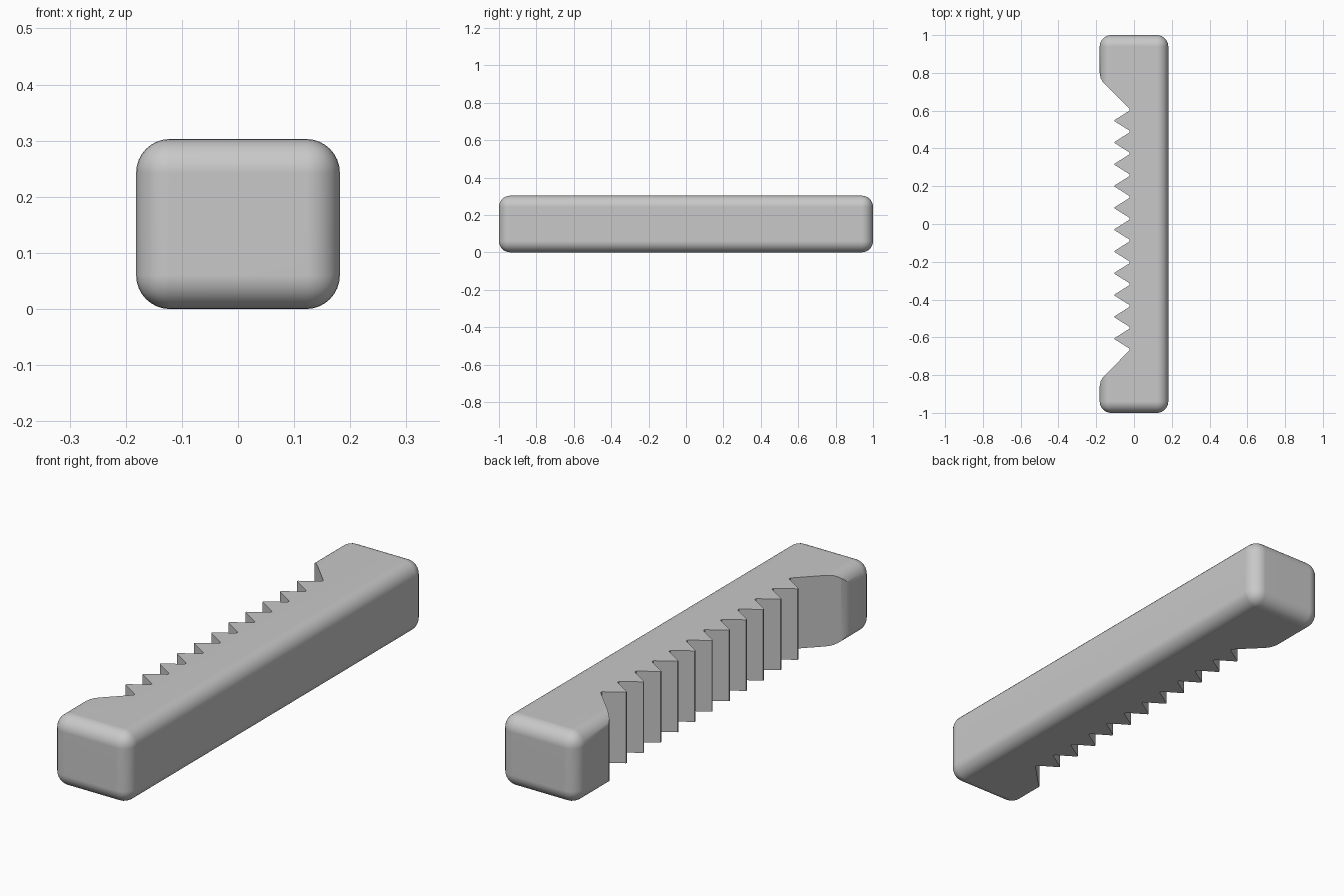
import bpy
import bmesh

cube = bpy.data.objects.get("Cube")
if cube:
    bpy.data.objects.remove(cube, do_unlink=True)

WIDTH, LENGTH, HEIGHT, ROUND = 0.363, 2.0, 0.303, 0.06

grey = bpy.data.materials.new("light_grey")
grey.use_nodes = True
colour = (0.58, 0.58, 0.58, 1)
grey.diffuse_color = colour
grey.node_tree.nodes["Principled BSDF"].inputs["Base Color"].default_value = colour


def make_object(name, bm):
    bmesh.ops.recalc_face_normals(bm, faces=bm.faces[:])
    mesh = bpy.data.meshes.new(name)
    bm.to_mesh(mesh)
    bm.free()
    mesh.materials.append(grey)
    obj = bpy.data.objects.new(name, mesh)
    bpy.context.collection.objects.link(obj)
    return obj


# Bar with rounded edges
bm = bmesh.new()
bmesh.ops.create_cube(bm, size=1)
bmesh.ops.scale(bm, vec=(WIDTH, LENGTH, HEIGHT), verts=bm.verts)
bmesh.ops.translate(bm, vec=(0, 0, HEIGHT / 2), verts=bm.verts)
bmesh.ops.bevel(bm, geom=bm.edges[:], offset=ROUND, segments=8,
                profile=0.5, affect='EDGES')
bar = make_object("toothed_bar", bm)

# Notch outline: sloped ends with a row of teeth between them
SIDE, VALLEY, TIP = -WIDTH / 2, -0.024, -0.103
TEETH, PITCH, MIDDLE = 11, 0.1154, -0.03
half = TEETH * PITCH / 2
slope = [(SIDE - 0.1, 0.195), (SIDE, 0.195), (SIDE + 0.005, 0.167), (SIDE + 0.018, 0.145)]
outline = [(x, MIDDLE + half + dy) for x, dy in slope]
for i in range(TEETH + 1):
    y = MIDDLE + half - i * PITCH
    outline += [(VALLEY, y + 0.005), (VALLEY, y - 0.005)]
    if i < TEETH:
        outline += [(TIP, y - PITCH / 2 + 0.003), (TIP, y - PITCH / 2 - 0.003)]
outline += [(x, MIDDLE - half - dy) for x, dy in reversed(slope)]

bm = bmesh.new()
face = bm.faces.new([bm.verts.new((x, y, -0.1)) for x, y in outline])
extruded = bmesh.ops.extrude_face_region(bm, geom=[face])["geom"]
bmesh.ops.translate(bm, vec=(0, 0, HEIGHT + 0.2),
                    verts=[g for g in extruded if isinstance(g, bmesh.types.BMVert)])
cutter = make_object("notch_cutter", bm)
cutter.hide_render = True

# Cut the teeth, then smooth the rounded edges
cut = bar.modifiers.new("teeth_cut", 'BOOLEAN')
cut.operation = 'DIFFERENCE'
cut.solver = 'EXACT'
cut.object = cutter
bpy.ops.object.select_all(action='DESELECT')
bar.select_set(True)
bpy.context.view_layer.objects.active = bar
bpy.ops.object.modifier_apply(modifier=cut.name)
bpy.data.objects.remove(cutter, do_unlink=True)

bpy.ops.object.shade_smooth_by_angle(angle=0.5)
normals = bar.modifiers.new("flat_faces", 'WEIGHTED_NORMAL')
normals.keep_sharp = True
